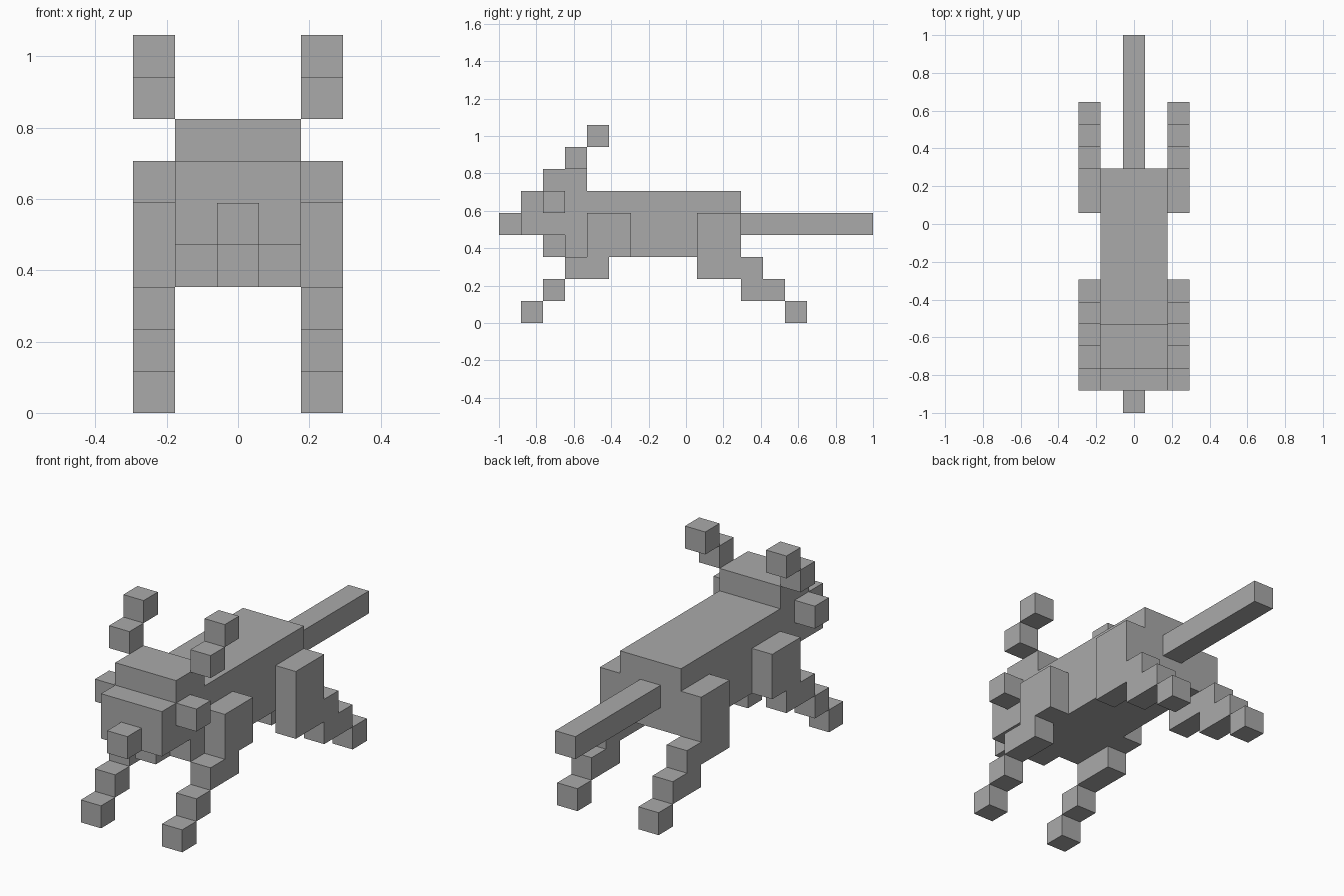
import bpy
import bmesh
from mathutils import Matrix, Vector

if "Cube" in bpy.data.objects:
    bpy.data.objects.remove(bpy.data.objects["Cube"], do_unlink=True)

U = 2 / 17  # edge of one block; the model is 17 blocks long

grey = bpy.data.materials.new("plain_grey")
grey.use_nodes = True
colour = (0.4, 0.4, 0.4, 1)
grey.diffuse_color = colour
grey.node_tree.nodes["Principled BSDF"].inputs["Base Color"].default_value = colour


def part(name, boxes, centre=0, width=1):
    """Boxes given in blocks as (y start, y end, z start, z end), sharing one x range."""
    bm = bmesh.new()
    for y0, y1, z0, z1 in boxes:
        middle = Vector((centre, (y0 + y1) / 2 - 8.5, (z0 + z1) / 2)) * U
        size = Vector((width, y1 - y0, z1 - z0)) * U
        bmesh.ops.create_cube(bm, size=1, matrix=Matrix.LocRotScale(middle, None, size))
    mesh = bpy.data.meshes.new(name)
    bm.to_mesh(mesh)
    bm.free()
    mesh.materials.append(grey)
    bpy.context.collection.objects.link(bpy.data.objects.new(name, mesh))


# Centre parts
part("body", [(4, 11, 3, 6)], width=3)
part("head", [(1, 2, 4, 6), (2, 4, 4, 7), (3, 4, 3, 4)], width=3)
part("nose", [(0, 1, 4, 5)])
part("chin", [(2, 3, 3, 4)])
part("tail", [(11, 17, 4, 5)])

# Paired parts
for side, x in (("left", 2), ("right", -2)):
    part(side + "_eye", [(2, 3, 5, 6)], x)
    part(side + "_ear", [(3, 4, 7, 8), (4, 5, 8, 9)], x)
    part(side + "_front_leg", [(4, 6, 3, 5), (3, 5, 2, 3), (2, 3, 1, 2), (1, 2, 0, 1)], x)
    part(side + "_back_leg", [(9, 11, 2, 5), (11, 12, 2, 3), (11, 13, 1, 2), (13, 14, 0, 1)], x)
